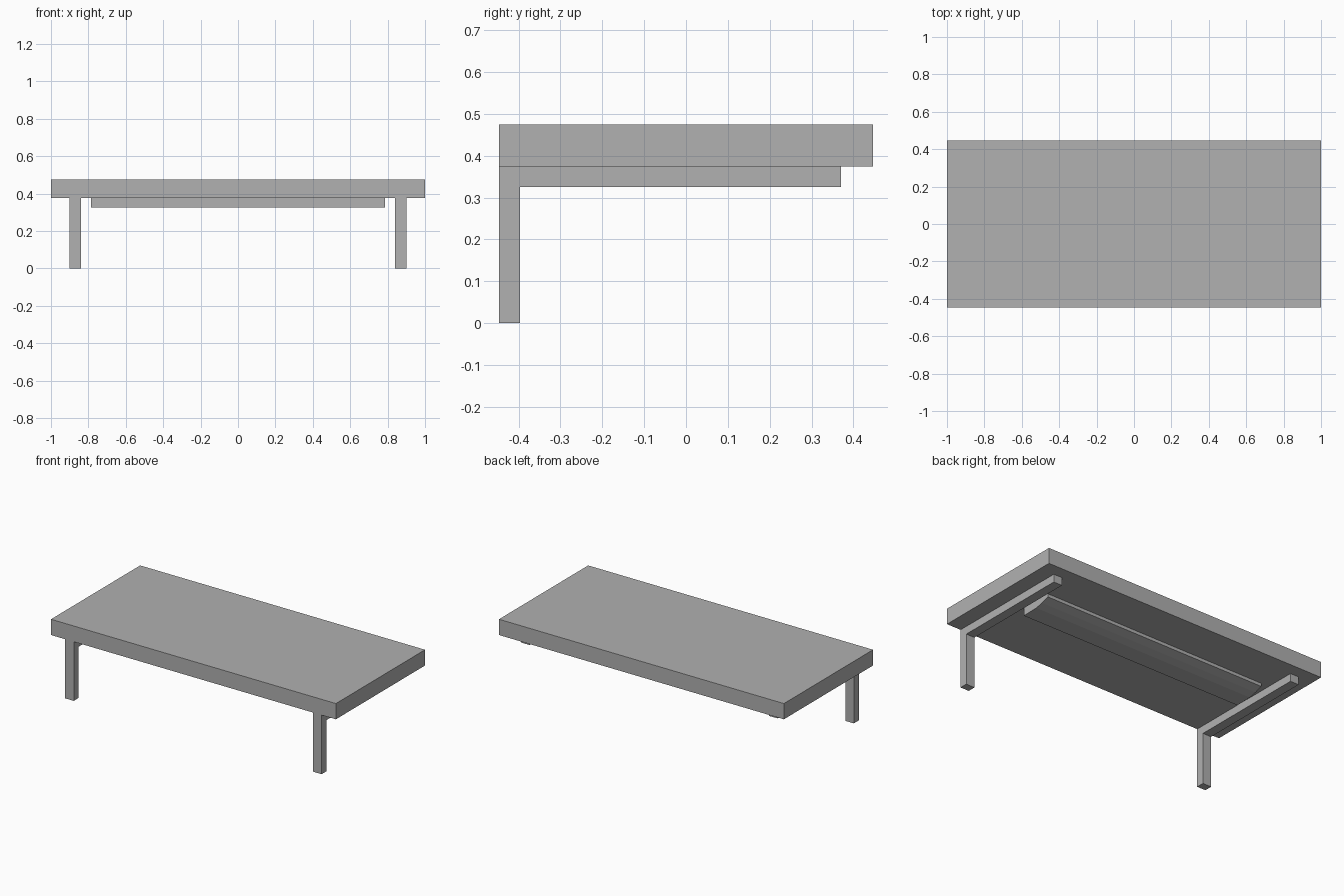
import bpy
import bmesh

cube = bpy.data.objects.get("Cube")
if cube:
    bpy.data.objects.remove(cube, do_unlink=True)

grey = bpy.data.materials.new("plain grey")
grey.use_nodes = True
GREY = (0.44, 0.44, 0.44, 1)
grey.diffuse_color = GREY
grey.node_tree.nodes["Principled BSDF"].inputs["Base Color"].default_value = GREY

HALF_DEPTH = 0.447
UNDERSIDE = 0.375
TOP = 0.475
RAIL_BOTTOM = 0.325


def extrude_profile(name, profile, x0, x1):
    """Extrude a (y, z) outline along x from x0 to x1."""
    bm = bmesh.new()
    face = bm.faces.new([bm.verts.new((x0, y, z)) for y, z in profile])
    extruded = bmesh.ops.extrude_face_region(bm, geom=[face])["geom"]
    moved = [v for v in extruded if isinstance(v, bmesh.types.BMVert)]
    bmesh.ops.translate(bm, verts=moved, vec=(x1 - x0, 0, 0))
    bmesh.ops.recalc_face_normals(bm, faces=bm.faces)
    mesh = bpy.data.meshes.new(name)
    bm.to_mesh(mesh)
    bm.free()
    mesh.materials.append(grey)
    obj = bpy.data.objects.new(name, mesh)
    bpy.context.collection.objects.link(obj)
    return obj


# Thick slab top
extrude_profile("table_top", [(-HALF_DEPTH, UNDERSIDE), (HALF_DEPTH, UNDERSIDE),
                              (HALF_DEPTH, TOP), (-HALF_DEPTH, TOP)], -1, 1)

# L-shaped legs: front post with a rail running back under the top
leg = [(-HALF_DEPTH, 0), (-0.397, 0), (-0.397, RAIL_BOTTOM),
       (0.37, RAIL_BOTTOM), (0.37, UNDERSIDE), (-HALF_DEPTH, UNDERSIDE)]
for side, x0 in (("left", 0.84), ("right", -0.9)):
    extrude_profile(side + "_leg", leg, x0, x0 + 0.06)

# Shallow tray housing under the top, sloping up toward the back
housing = [(-0.03, UNDERSIDE), (-0.03, RAIL_BOTTOM), (0.08, 0.327),
           (0.13, 0.338), (0.18, 0.355), (0.18, UNDERSIDE)]
extrude_profile("under_tray", housing, -0.785, 0.785)
